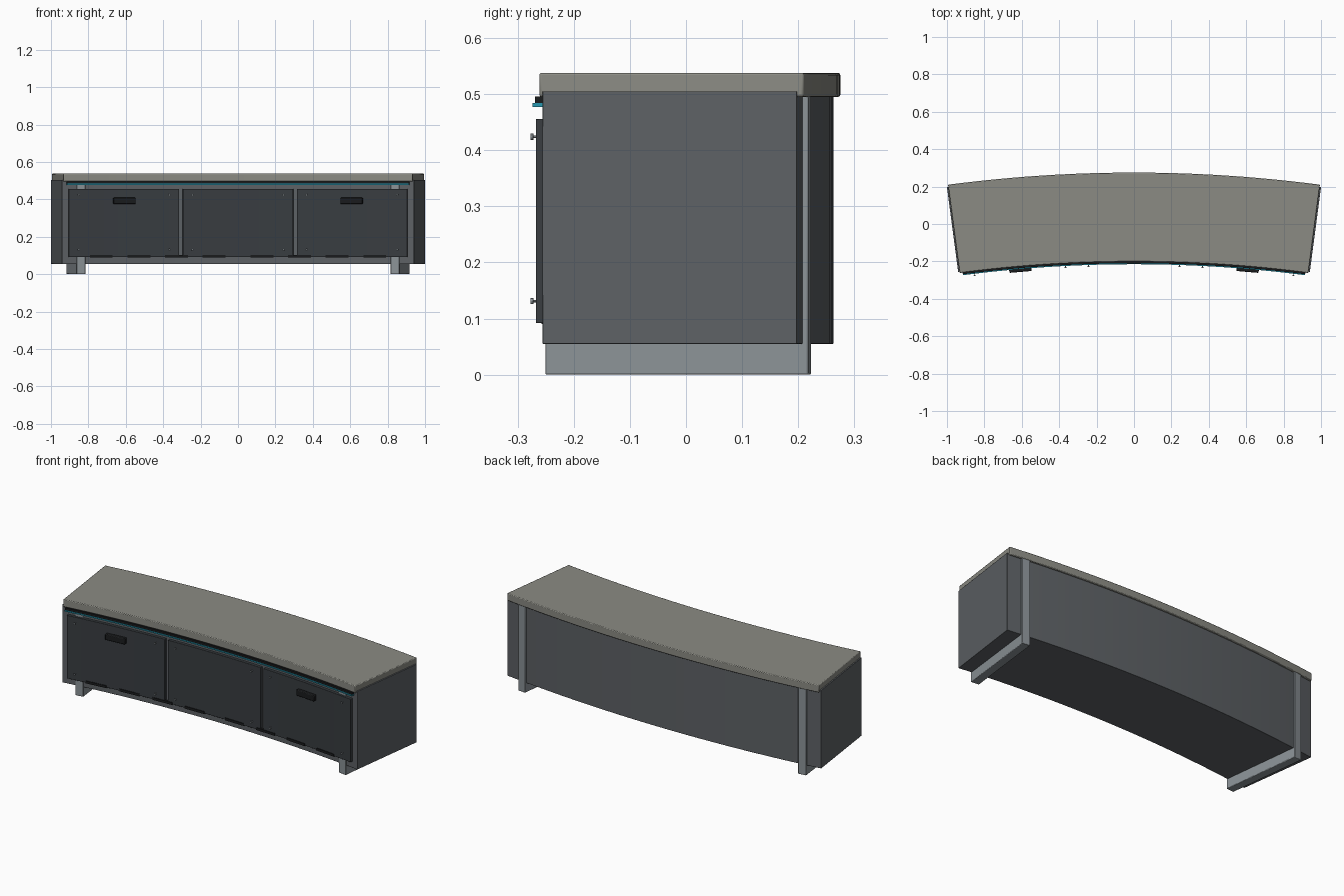
import bpy, bmesh, math
from mathutils import Matrix

if "Cube" in bpy.data.objects:
    bpy.data.objects.remove(bpy.data.objects["Cube"])

CY = -7.37  # centre of the plan curve lies far in front


def material(name, rgb):
    m = bpy.data.materials.new(name)
    m.diffuse_color = (*rgb, 1)
    m.use_nodes = True
    m.node_tree.nodes["Principled BSDF"].inputs["Base Color"].default_value = m.diffuse_color
    return m


STONE = material("warm_stone", (0.26, 0.26, 0.23))
BODY = material("slate_grey", (0.11, 0.12, 0.13))
DOOR = material("dark_panel", (0.04, 0.046, 0.052))
STEEL = material("pale_steel", (0.26, 0.29, 0.31))
BLACK = material("black", (0.01, 0.011, 0.012))
TEAL = material("teal_glow", (0.02, 0.3, 0.42))


def finish(bm, name, mat, bevel=0.0, segs=2):
    bmesh.ops.recalc_face_normals(bm, faces=bm.faces)
    me = bpy.data.meshes.new(name)
    bm.to_mesh(me)
    bm.free()
    me.materials.append(mat)
    ob = bpy.data.objects.new(name, me)
    bpy.context.collection.objects.link(ob)
    if bevel:
        b = ob.modifiers.new("bevel", 'BEVEL')
        b.width, b.segments = bevel, segs
        b.limit_method = 'ANGLE'
        b.angle_limit = math.radians(40)
    return ob


def arc_block(name, a0, a1, r0, r1, z0, z1, mat, n=24, bevel=0.0):
    """Block bent along the plan curve, between two angles and two radii."""
    bm = bmesh.new()
    rings = []
    for i in range(n + 1):
        a = a0 + (a1 - a0) * i / n
        rings.append([bm.verts.new((r * math.sin(a), CY + r * math.cos(a), z))
                      for r, z in ((r0, z0), (r1, z0), (r1, z1), (r0, z1))])
    for p, q in zip(rings, rings[1:]):
        for k in range(4):
            bm.faces.new((p[k], p[(k + 1) % 4], q[(k + 1) % 4], q[k]))
    bm.faces.new(rings[0])
    bm.faces.new(rings[-1])
    return finish(bm, name, mat, bevel)


def radial(a):
    """Frame turned about the curve centre: local y is the radius."""
    return Matrix.Translation((0, CY, 0)) @ Matrix.Rotation(-a, 4, 'Z')


def ang(x, r=7.16):
    return math.asin(x / r)


# carcass and top
arc_block("cabinet_body", -0.1314, 0.1314, 7.176, 7.633, 0.055, 0.505, BODY, bevel=0.001)
arc_block("bench_top", -0.1304, 0.1304, 7.169, 7.645, 0.495, 0.538, STONE, bevel=0.004)

# shadow strip and light strip below the top
arc_block("shadow_strip", -ang(0.915), ang(0.915), 7.160, 7.18, 0.484, 0.496, BLACK)
arc_block("light_strip", -ang(0.915), ang(0.915), 7.155, 7.18, 0.477, 0.484, TEAL)

# three door panels with corner screws
SPANS = ((-0.905, -0.315), (-0.295, 0.295), (0.315, 0.905))
for i, (x0, x1) in enumerate(SPANS):
    arc_block(f"door_{i + 1}", ang(x0), ang(x1), 7.1595, 7.178, 0.092, 0.456, DOOR, 8, 0.0015)
    for x in (x0 + 0.052, x1 - 0.052):
        for z in (0.131, 0.424):
            bm = bmesh.new()
            for rad, r0, r1 in ((0.0055, 7.144, 7.149), (0.002, 7.147, 7.162)):
                bmesh.ops.create_cone(
                    bm, cap_ends=True, segments=12, radius1=rad, radius2=rad, depth=r1 - r0,
                    matrix=radial(ang(x)) @ Matrix.Translation((0, (r0 + r1) / 2, z))
                    @ Matrix.Rotation(math.pi / 2, 4, 'X'))
            finish(bm, "door_screw", STEEL)

# vent slots along the bottom of the doors
for k in range(4):
    for s in (-1, 1):
        c = ang(s * (0.128 + 0.201 * k))
        arc_block("vent_slot", c - 0.0085, c + 0.0085, 7.156, 7.17, 0.09, 0.104, BLACK, 3)

for s, side in ((-1, "left"), (1, "right")):
    # pull handle on each outer door
    bm = bmesh.new()
    bmesh.ops.create_cube(bm, size=1, matrix=radial(ang(s * 0.608))
                          @ Matrix.Translation((0, 7.1505, 0.392))
                          @ Matrix.Diagonal((0.12, 0.022, 0.034, 1)))
    finish(bm, f"{side}_handle", BLACK, 0.004)

    # U-shaped leg frame: front post, floor runner, back post
    profile = [(7.171, 0.0), (7.643, 0.0), (7.643, 0.497), (7.615, 0.497),
               (7.615, 0.058), (7.2, 0.058), (7.2, 0.48), (7.171, 0.48)]
    bm = bmesh.new()
    f = bm.faces.new([bm.verts.new((-0.024, r, z)) for r, z in profile])
    ext = bmesh.ops.extrude_face_region(bm, geom=[f])["geom"]
    bmesh.ops.translate(bm, vec=(0.048, 0, 0),
                        verts=[g for g in ext if isinstance(g, bmesh.types.BMVert)])
    bm.transform(radial(s * 0.1173))
    finish(bm, f"{side}_leg_frame", STEEL, 0.003)

# smooth the curved runs, keep edges sharp
for ob in bpy.context.collection.objects:
    ob.select_set(True)
    bpy.context.view_layer.objects.active = ob
bpy.ops.object.shade_smooth_by_angle(angle=math.radians(30))
